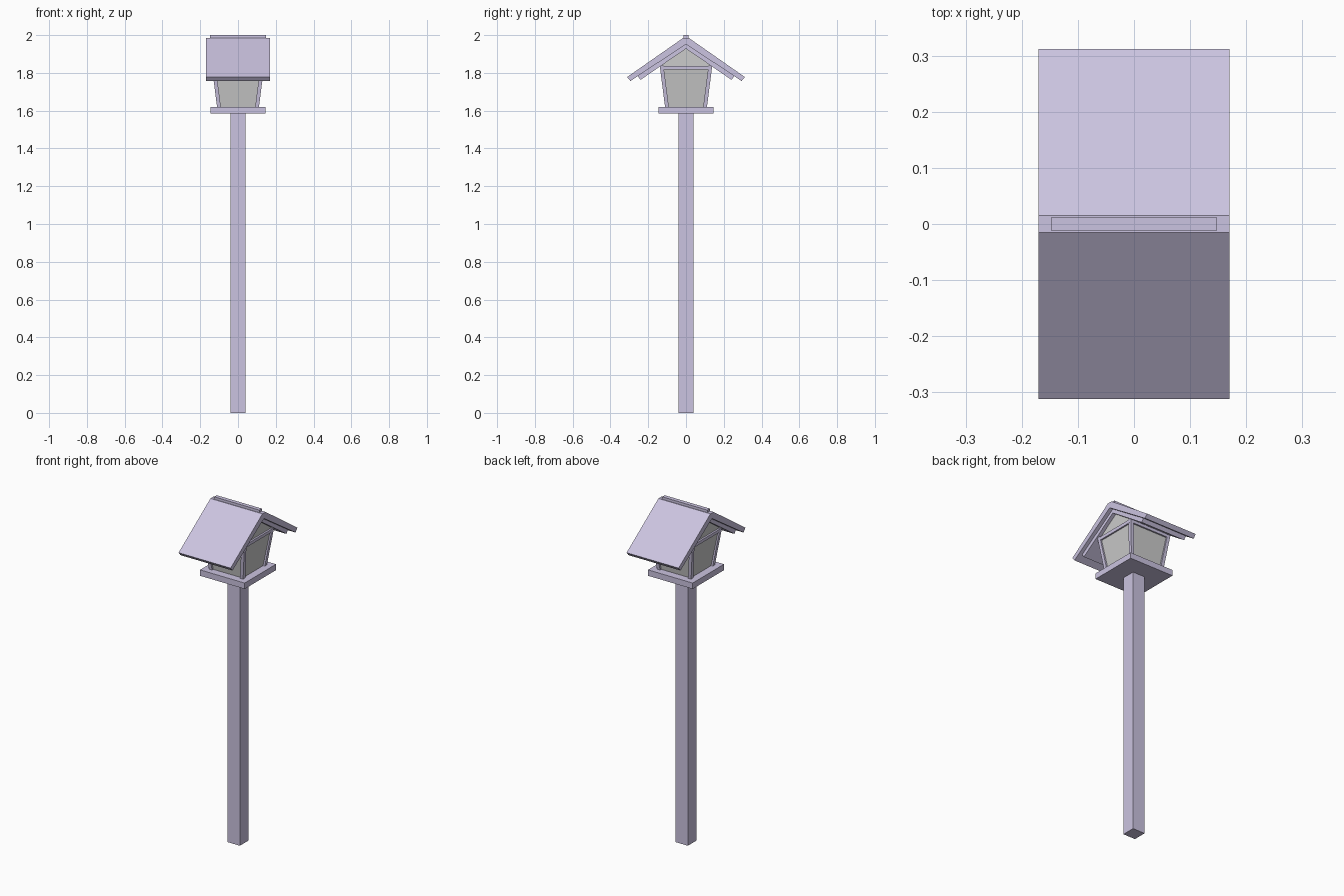
import bpy

if "Cube" in bpy.data.objects:
    bpy.data.objects.remove(bpy.data.objects["Cube"])

wood = bpy.data.materials.new("painted_wood")
wood.diffuse_color = (0.60, 0.55, 0.75, 1)
wood.use_nodes = True
wood.node_tree.nodes["Principled BSDF"].inputs["Base Color"].default_value = wood.diffuse_color


def mesh_object(name, verts, faces, mat=None):
    me = bpy.data.meshes.new(name)
    me.from_pydata(verts, [], faces)
    me.update()
    ob = bpy.data.objects.new(name, me)
    bpy.context.collection.objects.link(ob)
    if mat:
        me.materials.append(mat)
    return ob


def loft(name, bottom, top, mat=None):
    """Closed solid between two matching loops of points."""
    n = len(bottom)
    faces = [tuple(reversed(range(n))), tuple(range(n, 2 * n))]
    faces += [(i, (i + 1) % n, (i + 1) % n + n, i + n) for i in range(n)]
    return mesh_object(name, bottom + top, faces, mat)


def rect(cx, cy, hx, hy, z):
    return [(cx - hx, cy - hy, z), (cx + hx, cy - hy, z),
            (cx + hx, cy + hy, z), (cx - hx, cy + hy, z)]


def block(name, hx, hy, z0, z1, mat=None):
    return loft(name, rect(0, 0, hx, hy, z0), rect(0, 0, hx, hy, z1), mat)


def prism(name, profile, hx, mat=None):
    """Extrude a (y, z) profile along x, from -hx to hx."""
    return loft(name, [(-hx, y, z) for y, z in profile],
                [(hx, y, z) for y, z in profile], mat)


def mirrored(half):
    """Complete a right-hand half profile across y = 0."""
    return half + [(-y, z) for y, z in reversed(half) if abs(y) > 1e-6]


# Post and base plate
block("post", 0.04, 0.04, 0, 1.585, wood)
block("base_plate", 0.146, 0.146, 1.585, 1.62, wood)

# Tapered lantern panes and gable panes
loft("panes", rect(0, 0, 0.1, 0.1, 1.62), rect(0, 0, 0.13, 0.13, 1.832))
prism("gable_panes", [(-0.132, 1.832), (0.132, 1.832), (0.132, 1.84),
                      (0, 1.933), (-0.132, 1.84)], 0.127)

# Slanted corner posts
for sx, side in ((-1, "left"), (1, "right")):
    for sy, end in ((-1, "front"), (1, "back")):
        loft(f"corner_post_{end}_{side}",
             rect(sx * 0.101, sy * 0.101, 0.01, 0.01, 1.62),
             rect(sx * 0.129, sy * 0.129, 0.01, 0.01, 1.838), wood)

# Top rails on all four sides
for s, end, side in ((-1, "front", "left"), (1, "back", "right")):
    loft(f"top_rail_{end}", rect(0, s * 0.128, 0.125, 0.009, 1.817),
         rect(0, s * 0.129, 0.125, 0.009, 1.834), wood)
    loft(f"top_rail_{side}", rect(s * 0.128, 0, 0.009, 0.125, 1.817),
         rect(s * 0.129, 0, 0.009, 0.125, 1.836), wood)

# Roof: outer shell, inner lining and ridge cap
prism("roof", mirrored([(0, 1.952), (0.294, 1.757), (0.3115, 1.778),
                        (0.015, 1.985)]), 0.17, wood)
prism("roof_lining", mirrored([(0, 1.928), (0.241, 1.763), (0.255, 1.783),
                               (0, 1.954)]), 0.148, wood)
block("ridge_cap", 0.1475, 0.012, 1.98, 2.0, wood)
